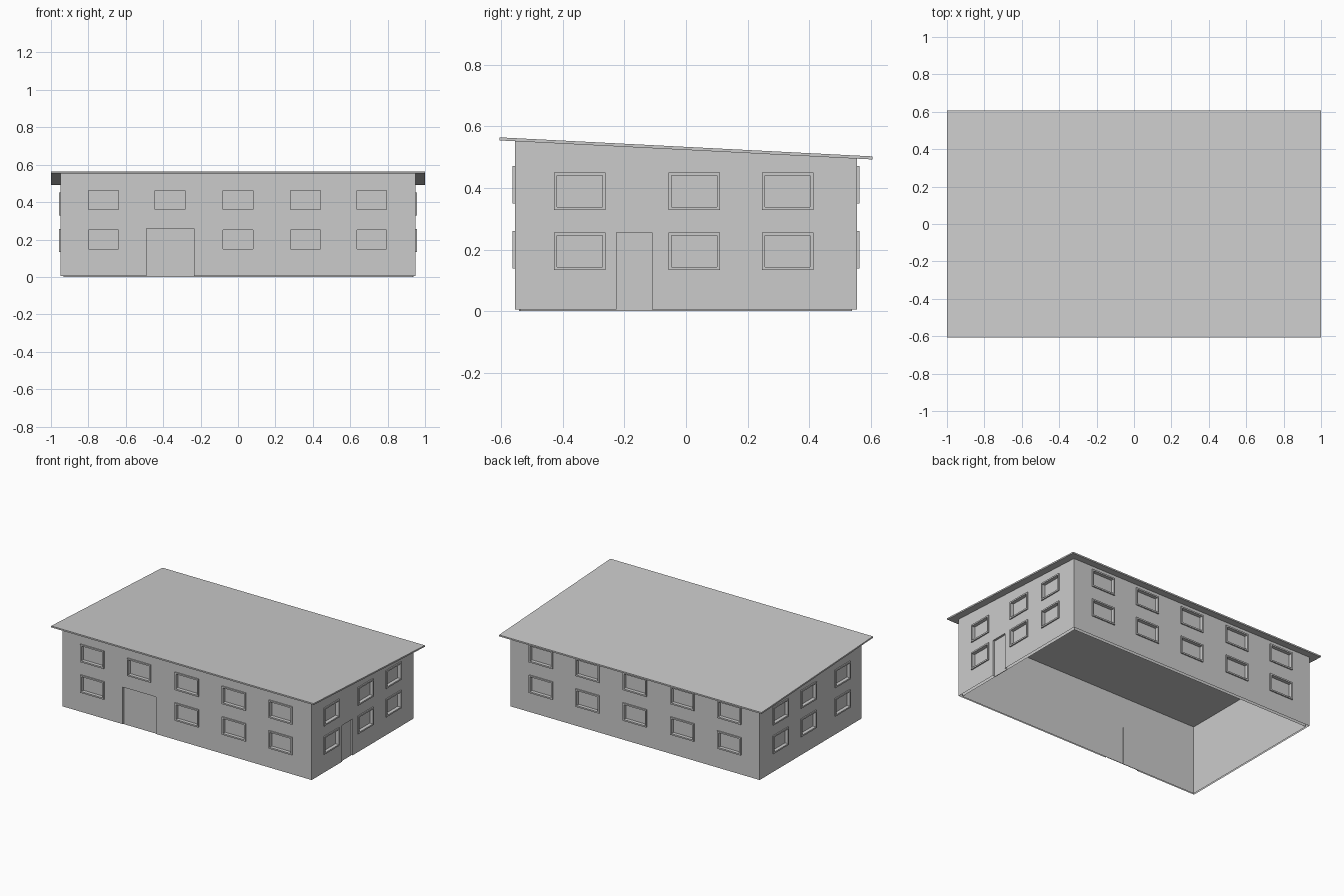
import bpy, bmesh
from mathutils import Matrix
from math import radians

if "Cube" in bpy.data.objects:
    bpy.data.objects.remove(bpy.data.objects["Cube"])

HX, HY = 0.95, 0.555          # half size of the outer wall block
GAP = 0.016                   # distance from outer walls to inner shell
SLOPE = -0.051                # roof pitch, falling towards the back


def roof_under(y):
    return 0.5235 + SLOPE * y


def finish(name, bm, matrix=None, normals=True):
    if normals:
        bmesh.ops.recalc_face_normals(bm, faces=bm.faces[:])
    mesh = bpy.data.meshes.new(name)
    bm.to_mesh(mesh)
    bm.free()
    ob = bpy.data.objects.new(name, mesh)
    bpy.context.collection.objects.link(ob)
    if matrix is not None:
        ob.matrix_world = matrix
    return ob


def ring(bm, hx, hy, z):
    """Rectangular loop; z is a number or a function of y."""
    return [bm.verts.new((x, y, z(y) if callable(z) else z))
            for x, y in ((-hx, -hy), (hx, -hy), (hx, hy), (-hx, hy))]


def bridge(bm, a, b):
    for i in range(4):
        j = (i + 1) % 4
        bm.faces.new((a[i], a[j], b[j], b[i]))


def add_box(bm, x0, x1, y0, y1, z0, z1):
    m = (Matrix.Translation(((x0 + x1) / 2, (y0 + y1) / 2, (z0 + z1) / 2))
         @ Matrix.Diagonal((x1 - x0, y1 - y0, z1 - z0, 1)))
    bmesh.ops.create_cube(bm, size=1, matrix=m)


# roof: thin overhanging sloped slab
bm = bmesh.new()
low = ring(bm, 1.0, 0.606, roof_under)
top = ring(bm, 1.0, 0.606, lambda y: roof_under(y) + 0.01)
bridge(bm, low, top)
bm.faces.new(low)
bm.faces.new(top)
finish("roof", bm)

# inner shell: open box with a flat ceiling, seen through the openings as panes
bm = bmesh.new()
low = ring(bm, HX - GAP, HY - GAP, 0)
top = ring(bm, HX - GAP, HY - GAP, 0.475)
bridge(bm, low, top)
bm.faces.new(top)
finish("inner_shell", bm)


def wall_frame(side):
    """Local x runs along the wall, local -y points outwards."""
    angle, dist = {"front": (0, HY), "right": (90, HX),
                   "back": (180, HY), "left": (270, HX)}[side]
    return Matrix.Rotation(radians(angle), 4, 'Z') @ Matrix.Translation((0, -dist, 0))


def wall(side, half, openings):
    """Wall sheet with rectangular openings and reveals back to the inner shell."""
    m = wall_frame(side)
    bm = bmesh.new()
    us = sorted({-half, half, *(v for o in openings for v in o[:2])})
    zs = sorted({0.005, *(v for o in openings for v in o[2:])}) + [None]

    def vert(u, z):
        return bm.verts.new((u, 0, roof_under((m @ Matrix.Translation((u, 0, 0))).translation.y)
                             if z is None else z))

    grid = [[vert(u, z) for z in zs] for u in us]
    for i in range(len(us) - 1):
        for k in range(len(zs) - 1):
            cu = (us[i] + us[i + 1]) / 2
            cz = 9 if zs[k + 1] is None else (zs[k] + zs[k + 1]) / 2
            if not any(o[0] < cu < o[1] and o[2] < cz < o[3] for o in openings):
                bm.faces.new((grid[i][k], grid[i + 1][k],
                              grid[i + 1][k + 1], grid[i][k + 1]))
    for u0, u1, z0, z1 in openings:
        path = [(u0, z0), (u0, z1), (u1, z1), (u1, z0)]
        if z0 > 0.01:
            path.append((u0, z0))
        for (a, b), (c, d) in zip(path, path[1:]):
            bm.faces.new([bm.verts.new(p) for p in
                          ((a, 0, b), (c, 0, d), (c, GAP, d), (a, GAP, b))])
    bmesh.ops.remove_doubles(bm, verts=bm.verts[:], dist=1e-5)
    finish(side + "_wall", bm, m, normals=False)


def window_frame(side, u0, u1, z0, z1):
    """Raised border around an opening."""
    bm = bmesh.new()
    b, out = 0.01, -0.008
    add_box(bm, u0 - b, u1 + b, out, 0.001, z0 - b, z0)
    add_box(bm, u0 - b, u1 + b, out, 0.001, z1, z1 + b)
    add_box(bm, u0 - b, u0, out, 0.001, z0, z1)
    add_box(bm, u1, u1 + b, out, 0.001, z0, z1)
    finish(side + "_window_frame", bm, wall_frame(side))


def door_leaf(name, side, u0, u1, height):
    bm = bmesh.new()
    add_box(bm, u0, u1, GAP - 0.003, GAP + 0.001, 0.0, height)
    finish(name, bm, wall_frame(side))


# bays: window centres along each side, storey heights, pane width
long_bays, long_z = (-0.72, -0.363, 0.0, 0.36, 0.715), (0.2, 0.411)
short_bays, short_z = (-0.345, 0.027, 0.33), (0.194, 0.39)
doors = {"front": (-0.49, -0.236, 0.005, 0.26), "right": (-0.226, -0.11, 0.005, 0.255)}

for side in ("front", "right", "back", "left"):
    is_long = side in ("front", "back")
    bays, levels = (long_bays, long_z) if is_long else (short_bays, short_z)
    half, w = (HX, 0.08) if is_long else (HY, 0.0735)
    sign = 1 if side in ("front", "right") else -1
    panes = [(sign * u - w, sign * u + w, z - 0.051, z + 0.051)
             for u in bays for z in levels
             if not (side == "front" and u == -0.363 and z == 0.2)]   # entrance bay
    for p in panes:
        window_frame(side, *p)
    wall(side, half, panes + ([doors[side]] if side in doors else []))

# doors: recessed double entrance at the front, single door on the right
door_leaf("front_door_left", "front", -0.489, -0.365, 0.259)
door_leaf("front_door_right", "front", -0.361, -0.237, 0.259)
door_leaf("side_door", "right", -0.225, -0.111, 0.254)
